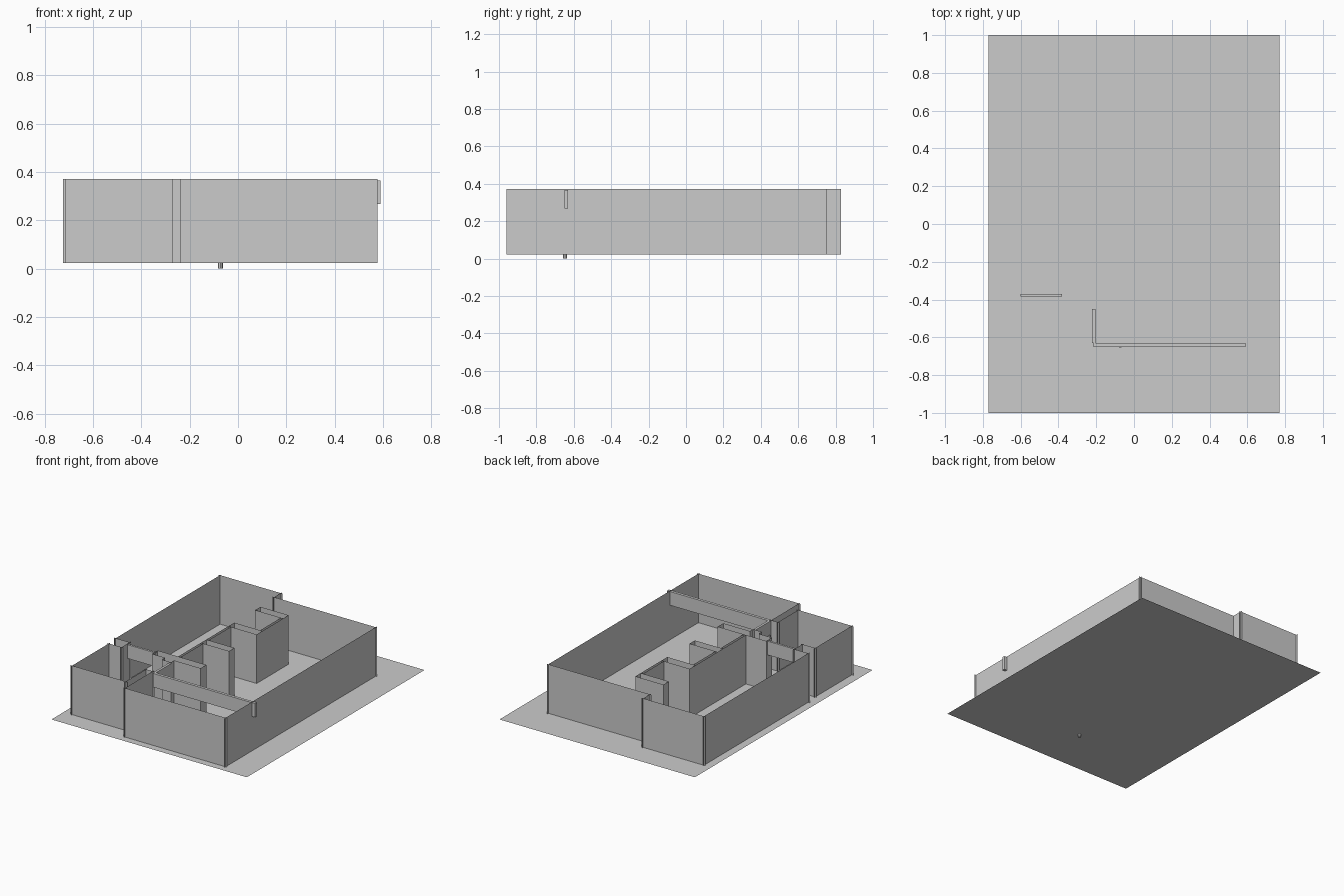
import bpy, bmesh
from mathutils import Matrix

if "Cube" in bpy.data.objects:
    bpy.data.objects.remove(bpy.data.objects["Cube"])

Z0, Z1 = 0.023, 0.372   # floor level, wall top


def finish(name, bm):
    me = bpy.data.meshes.new(name)
    bm.to_mesh(me)
    bm.free()
    ob = bpy.data.objects.new(name, me)
    bpy.context.collection.objects.link(ob)
    return ob


def walls(name, pts, closed=False, over=0.0):
    """Thin upright sheets along a plan outline, each slightly overrunning its ends."""
    bm = bmesh.new()
    segs = list(zip(pts, pts[1:] + pts[:1])) if closed else list(zip(pts, pts[1:]))
    for (x0, y0), (x1, y1) in segs:
        ln = max(((x1 - x0) ** 2 + (y1 - y0) ** 2) ** 0.5, 1e-6)
        dx, dy = (x1 - x0) / ln * over, (y1 - y0) / ln * over
        a, b = (x0 - dx, y0 - dy), (x1 + dx, y1 + dy)
        bm.faces.new([bm.verts.new(p) for p in
                      ((*a, Z0), (*b, Z0), (*b, Z1), (*a, Z1))])
    return finish(name, bm)


def rect(x0, x1, y0, y1):
    return [(x0, y0), (x1, y0), (x1, y1), (x0, y1)]


def box(name, x0, x1, y0, y1, z0, z1):
    bm = bmesh.new()
    m = Matrix.Translation(((x0 + x1) / 2, (y0 + y1) / 2, (z0 + z1) / 2)) @ \
        Matrix.Diagonal((x1 - x0, y1 - y0, z1 - z0, 1))
    bmesh.ops.create_cube(bm, size=1, matrix=m)
    return finish(name, bm)


# Floor sheet
bm = bmesh.new()
bm.faces.new([bm.verts.new((x, y, Z0)) for x, y in rect(-0.77, 0.77, -1, 1)])
finish("floor", bm)

# Outer wall outline: left stub, back jog, right wall, front divider, small front room
walls("outer_walls", [
    (-0.713, -0.358), (-0.713, 0.817), (-0.235, 0.817), (-0.235, 0.742),
    (0.566, 0.742), (0.566, -0.948), (-0.227, -0.948), (-0.227, -0.635),
    (-0.28, -0.635), (-0.28, -0.863), (-0.703, -0.863), (-0.703, -0.45),
    (-0.603, -0.45), (-0.603, -0.358)], closed=True, over=0.012)

# Row of hollow closet partitions
for i, (y0, y1) in enumerate([(-0.10, -0.04), (0.21, 0.275), (0.51, 0.57)]):
    walls(f"partition_{i + 1}", rect(-0.222, 0.0, y0, y1), closed=True)

# Long partition with a stub on its front side
walls("long_partition", [
    (0.0, -0.357), (-0.383, -0.357), (-0.383, -0.42), (-0.28, -0.42),
    (-0.28, -0.455), (-0.21, -0.455), (-0.21, -0.42), (0.0, -0.42)], closed=True)

# Thin closet backs joining the partitions
for i, (x, y0, y1) in enumerate([(-0.222, -0.357, -0.10), (-0.222, -0.04, 0.21),
                                 (-0.018, 0.275, 0.51)]):
    for s, dx in (("a", 0), ("b", 0.018)):
        walls(f"closet_back_{i + 1}{s}", [(x + dx, y0), (x + dx, y1)])

# Lintel beams over the openings
box("long_beam", -0.215, 0.59, -0.65, -0.63, 0.268, 0.366)
box("door_beam", -0.222, -0.205, -0.63, -0.45, 0.268, 0.366)
box("entry_beam", -0.6, -0.38, -0.385, -0.37, 0.268, 0.366)

# Small peg through the floor
bm = bmesh.new()
bmesh.ops.create_cone(bm, cap_ends=True, segments=8, radius1=0.01, radius2=0.01,
                      depth=0.045, matrix=Matrix.Translation((-0.073, -0.647, 0.0225)))
finish("floor_peg", bm)
